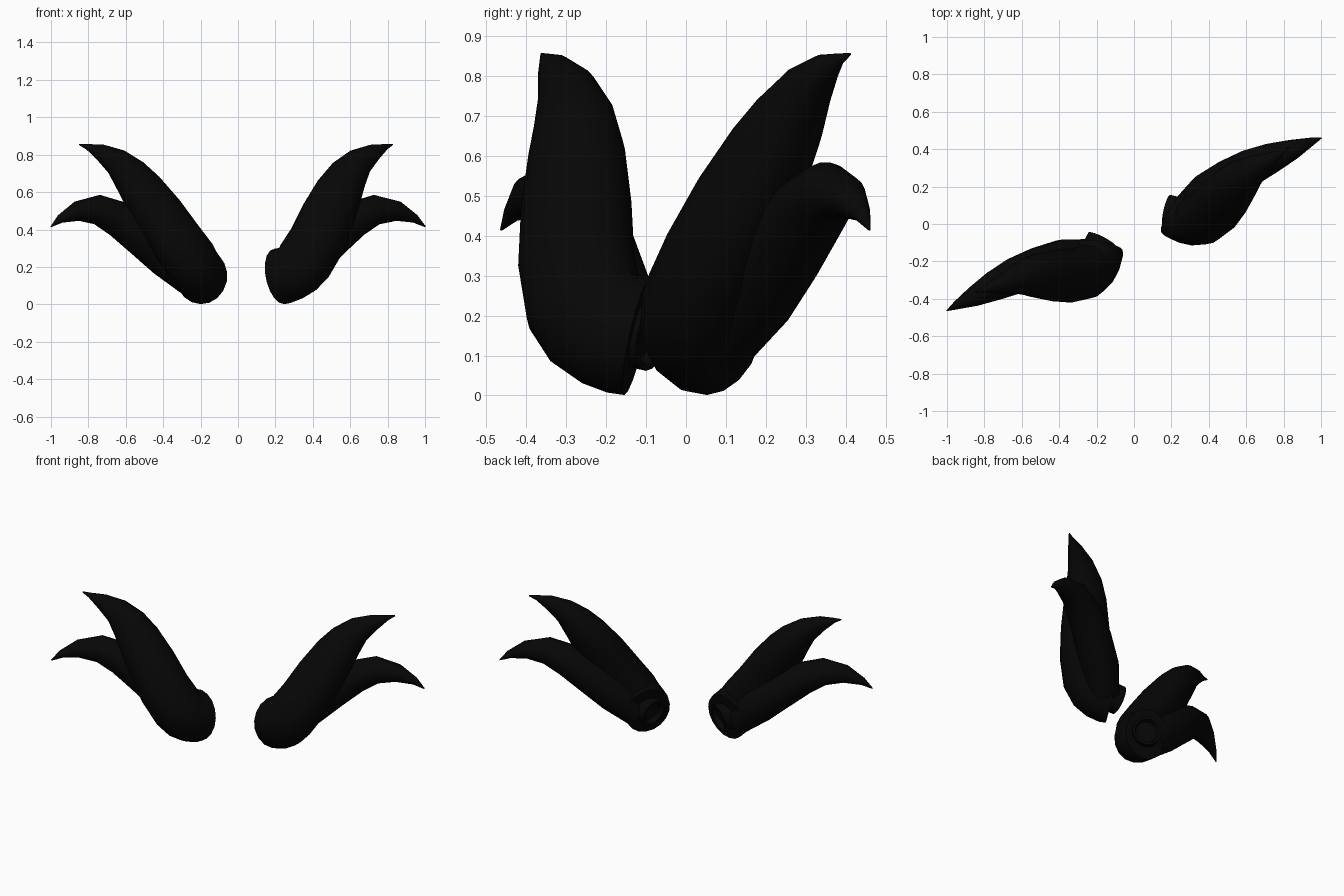
import bpy, bmesh, math
from mathutils import Vector, Matrix

SIDES = 18
TURN = Matrix.Rotation(math.radians(24.75), 4, 'Z')   # the whole pair is turned about z

cube = bpy.data.objects.get("Cube")
if cube:
    bpy.data.objects.remove(cube, do_unlink=True)

black = bpy.data.materials.new("soft_black")
black.use_nodes = True
colour = (0.002, 0.002, 0.002, 1)
black.diffuse_color = colour
black.node_tree.nodes["Principled BSDF"].inputs["Base Color"].default_value = colour


def tube(name, stations, axis=None, start=None, flat=Vector()):
    """Skin rings (x, y, z, radius) along a path, flattened along flat, and mirror them."""
    bm = bmesh.new()
    pts = [Vector(s[:3]) for s in stations]
    last = len(pts) - 1
    side, rings = Vector((0, 0, 1)), []
    for i, p in enumerate(pts):
        t = axis or (pts[min(i + 1, last)] - pts[max(i - 1, 0)])
        if i == 0 and start:
            t = start
        t = t.normalized()
        side = (side - t * side.dot(t)).normalized()
        other = t.cross(side)
        ring = []
        for k in range(SIDES):
            a = math.tau * k / SIDES
            o = (side * math.cos(a) + other * math.sin(a)) * stations[i][3]
            ring.append(bm.verts.new(TURN @ (p + o - flat * o.dot(flat))))
        rings.append(ring)
    for a, b in zip(rings, rings[1:]):
        for k in range(SIDES):
            n = (k + 1) % SIDES
            bm.faces.new((a[k], a[n], b[n], b[k]))
    bm.faces.new(rings[0][::-1])
    bm.faces.new(rings[-1])
    bmesh.ops.recalc_face_normals(bm, faces=bm.faces)
    mesh = bpy.data.meshes.new(name)
    bm.to_mesh(mesh)
    bm.free()
    mesh.materials.append(black)
    ob = bpy.data.objects.new(name, mesh)
    bpy.context.collection.objects.link(ob)
    ob.rotation_euler.z = math.radians(24.75)
    mirror = ob.modifiers.new("both_sides", 'MIRROR')
    mirror.use_mirror_merge = False
    bpy.ops.object.select_all(action='DESELECT')
    ob.select_set(True)
    bpy.context.view_layer.objects.active = ob
    bpy.ops.object.shade_smooth_by_angle(angle=math.radians(45))


# Large upper horn: rounded root, thick shaft, tip hooking outwards
tube("upper_horn", [
    (.197, -.122, .149, .152), (.197, -.16, .154, .152), (.205, -.195, .167, .152),
    (.223, -.23, .19, .153), (.248, -.255, .23, .156),
    (.328, -.275, .34, .153), (.422, -.275, .48, .145), (.514, -.274, .61, .127),
    (.578, -.28, .69, .107), (.65, -.299, .762, .078), (.735, -.33, .813, .046),
    (.805, -.352, .842, .016), (.85, -.362, .855, .003)],
    start=Vector((.2, -.96, .2)), flat=Vector((-.26, -.22, .1)))

# Smaller lower horn growing out of the back of the root
tube("lower_horn", [
    (.25, -.17, .13, .09), (.38, -.192, .25, .11), (.51, -.23, .36, .107),
    (.635, -.277, .455, .098), (.75, -.332, .506, .08), (.86, -.39, .498, .053),
    (.95, -.435, .457, .023), (1.0, -.463, .415, .003)])

# Hollow socket at the root
outward = Vector((-.45, .87, -.2)).normalized()
end = Vector((.17, -.085, .145))
tube("root_socket", [
    (*(end + outward * d), r) for d, r in
    ((-.08, .085), (0, .085), (0, .07), (-.03, .06))], axis=outward)
